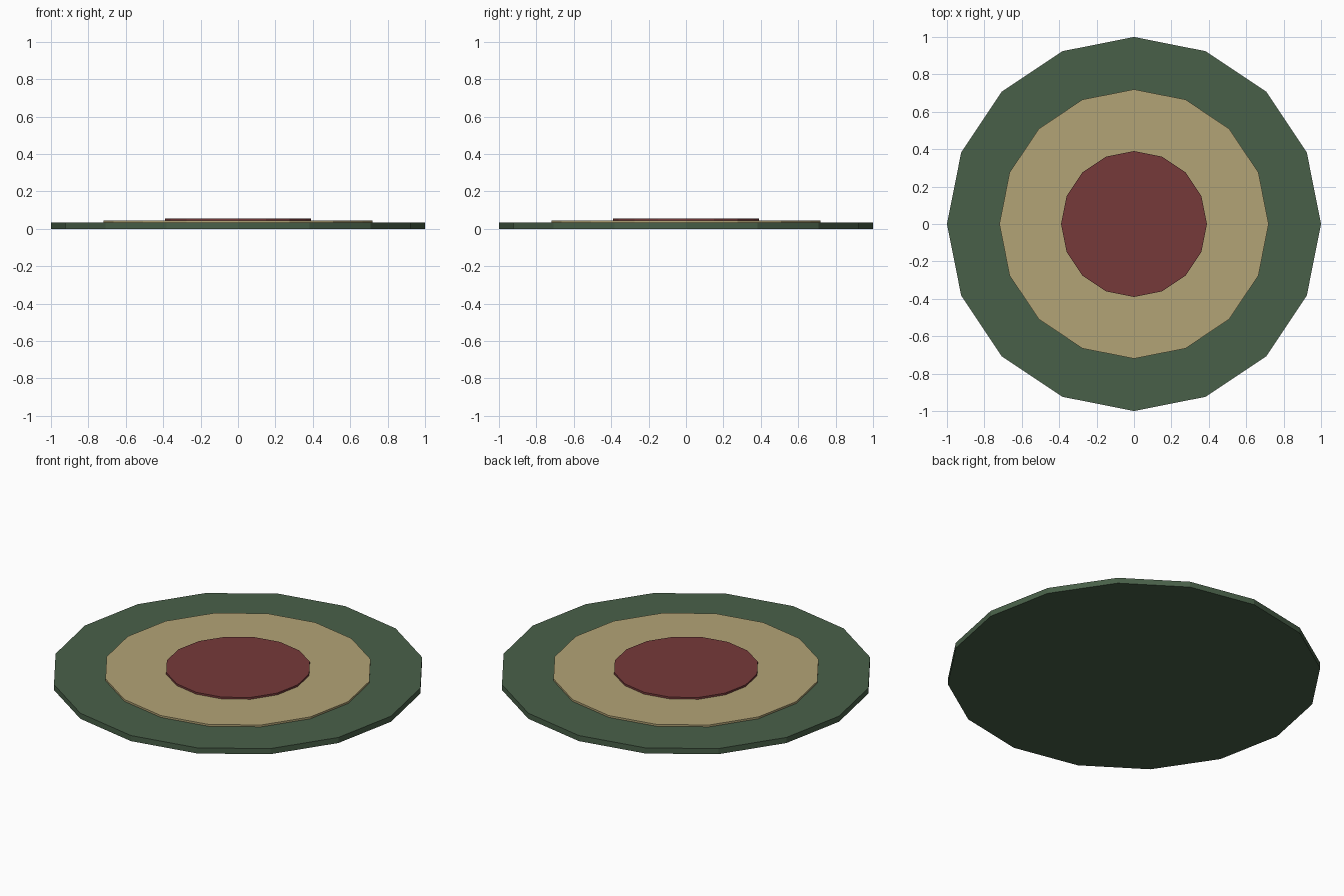
import bpy

cube = bpy.data.objects.get("Cube")
if cube:
    bpy.data.objects.remove(cube, do_unlink=True)


def make_material(name, colour):
    mat = bpy.data.materials.new(name)
    mat.use_nodes = True
    rgba = (*colour, 1)
    mat.diffuse_color = rgba
    bsdf = mat.node_tree.nodes["Principled BSDF"]
    bsdf.inputs["Base Color"].default_value = rgba
    bsdf.inputs["Roughness"].default_value = 0.9
    return mat


def make_disc(name, radius, bottom, top, mat):
    """Flat sixteen-sided disc between two heights."""
    bpy.ops.mesh.primitive_cylinder_add(
        vertices=16, radius=radius, depth=top - bottom,
        location=(0, 0, (bottom + top) / 2))
    disc = bpy.context.object
    disc.name = name
    disc.data.materials.append(mat)


# Three stacked discs, each resting on the one below
make_disc("base_disc", 1.0, 0, 0.033, make_material("dark green", (0.066, 0.117, 0.066)))
make_disc("middle_disc", 0.72, 0.033, 0.044, make_material("tan", (0.45, 0.37, 0.18)))
make_disc("centre_disc", 0.39, 0.044, 0.055, make_material("dark red", (0.18, 0.042, 0.042)))
